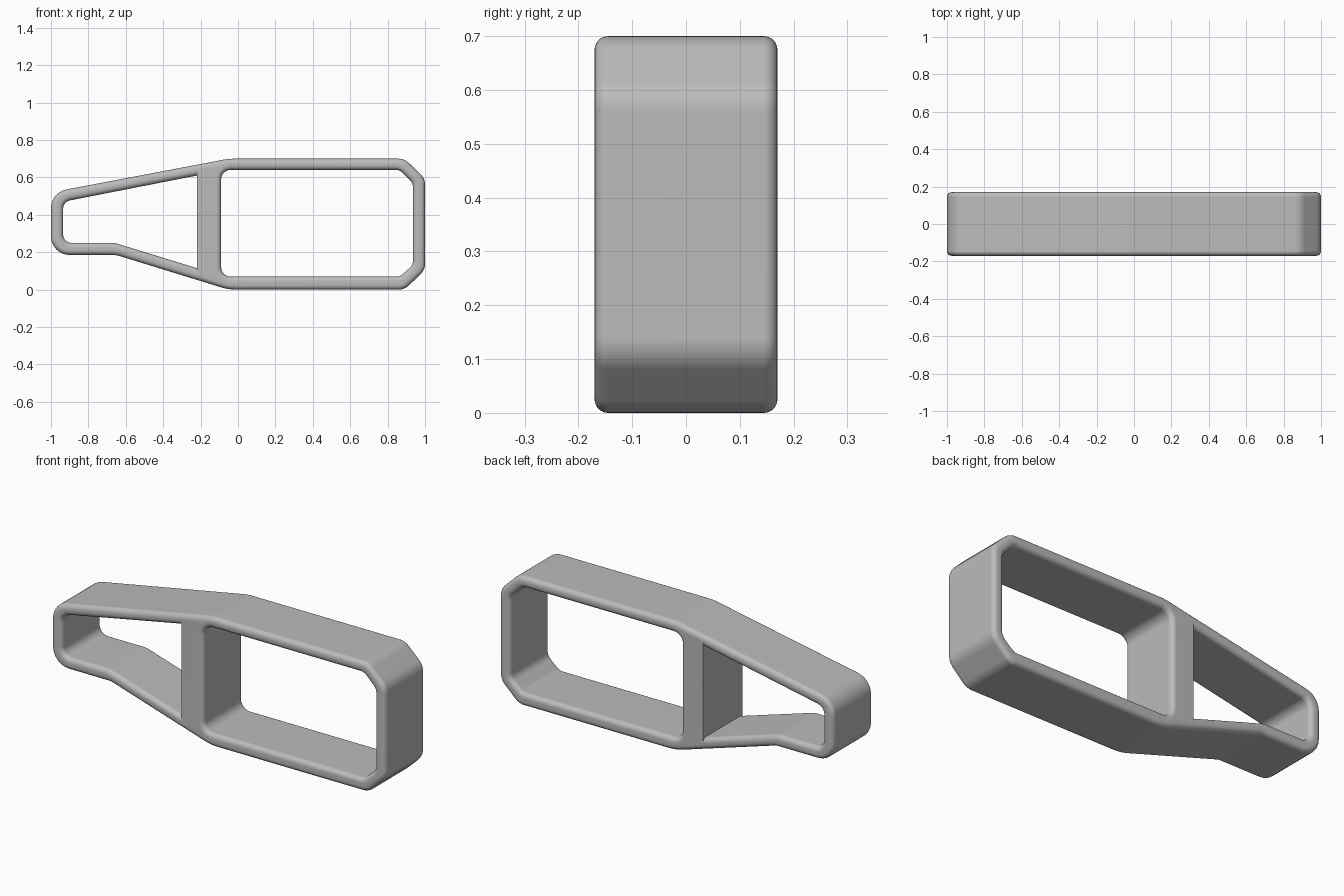
import bpy
import bmesh
import math
from mathutils import Vector

cube = bpy.data.objects.get("Cube")
if cube:
    bpy.data.objects.remove(cube, do_unlink=True)

HALF_DEPTH = 0.17
ROUND = 0.025      # radius of the rounded rims
STEPS = 5          # segments per rounded rim
ARC = 6            # segments per filleted corner


def fillet(corners):
    """Turn (x, z, radius) corners into a closed outline with rounded corners."""
    points = []
    for i, (x, z, r) in enumerate(corners):
        p = Vector((x, z))
        u = (Vector(corners[i - 1][:2]) - p).normalized()
        v = (Vector(corners[(i + 1) % len(corners)][:2]) - p).normalized()
        if r == 0:
            points.append(p)
            continue
        half = u.angle(v) / 2
        centre = p + (u + v).normalized() * r / math.sin(half)
        reach = r / math.tan(half)
        start = (p + u * reach - centre).normalized()
        end = (p + v * reach - centre).normalized()
        points += [centre + start.slerp(end, k / ARC) * r for k in range(ARC + 1)]
    return points


def inset(points, dist, sharp_x):
    """Move each side towards its left; the side lying on sharp_x stays put."""
    sides = []
    for i, a in enumerate(points):
        b = points[(i + 1) % len(points)]
        d = (b - a).normalized()
        flat = sharp_x is not None and max(abs(a.x - sharp_x), abs(b.x - sharp_x)) < 1e-4
        sides.append((Vector((-d.y, d.x)), 0 if flat else dist))
    result = []
    for i, p in enumerate(points):
        (m, dm), (n, dn) = sides[i - 1], sides[i]
        det = m.x * n.y - m.y * n.x
        if abs(det) < 1e-6:
            result.append(p + n * dn)
        else:
            result.append(p + Vector((dm * n.y - dn * m.y, dn * m.x - dm * n.x)) / det)
    return result


# Outline runs counter-clockwise, openings clockwise, so solid is always on the left
outline = [(-0.05, 0, 0.3), (0.89, 0, 0.08), (1, 0.105, 0.08), (1, 0.595, 0.08),
           (0.89, 0.70, 0.08), (-0.05, 0.70, 0.3), (-1, 0.52, 0.1),
           (-1, 0.185, 0.1), (-0.65, 0.185, 0.12)]
large_opening = [(-0.09, 0.07, 0.05), (-0.09, 0.64, 0.05), (0.865, 0.64, 0.05),
                 (0.935, 0.57, 0.05), (0.935, 0.13, 0.05), (0.865, 0.07, 0.05)]
small_opening = [(-0.22, 0.115, 0), (-0.66, 0.25, 0.12), (-0.935, 0.25, 0.045),
                 (-0.935, 0.47, 0.045), (-0.22, 0.61, 0)]

# Rim sections from front to back: (inset, y)
front = []
for k in range(STEPS + 1):
    a = math.pi / 2 * k / STEPS
    front.append((ROUND * (1 - math.sin(a)), -HALF_DEPTH + ROUND * (1 - math.cos(a))))
sections = front + [(d, -y) for d, y in reversed(front)]

# Walls of the outline and both openings
bm = bmesh.new()
caps = ([], [])
for corners, sharp_x in ((outline, None), (large_opening, None), (small_opening, -0.22)):
    path = fillet(corners)
    rings = [[bm.verts.new((p.x, y, p.y)) for p in inset(path, d, sharp_x)]
             for d, y in sections]
    count = len(path)
    for r, s in zip(rings, rings[1:]):
        for i in range(count):
            j = (i + 1) % count
            bm.faces.new((r[i], r[j], s[j], s[i]))
    for cap, ring in zip(caps, (rings[0], rings[-1])):
        cap += [bm.edges.get((ring[i], ring[i - 1])) for i in range(count)]

# Flat front and back faces
for cap, side in zip(caps, (-1, 1)):
    bmesh.ops.triangle_fill(bm, edges=cap, use_beauty=True, normal=(0, side, 0))
bmesh.ops.recalc_face_normals(bm, faces=bm.faces[:])

mesh = bpy.data.meshes.new("divided_frame")
bm.to_mesh(mesh)
bm.free()
frame = bpy.data.objects.new("divided_frame", mesh)
bpy.context.collection.objects.link(frame)

# Single grey finish
grey = bpy.data.materials.new("light_grey")
grey.use_nodes = True
colour = (0.5, 0.5, 0.5, 1)
grey.diffuse_color = colour
grey.node_tree.nodes["Principled BSDF"].inputs["Base Color"].default_value = colour
mesh.materials.append(grey)

# Smooth rims, flat faces
bpy.ops.object.select_all(action="DESELECT")
frame.select_set(True)
bpy.context.view_layer.objects.active = frame
bpy.ops.object.shade_smooth_by_angle(angle=math.radians(35))
weighted = frame.modifiers.new("weighted_normals", "WEIGHTED_NORMAL")
weighted.keep_sharp = True
